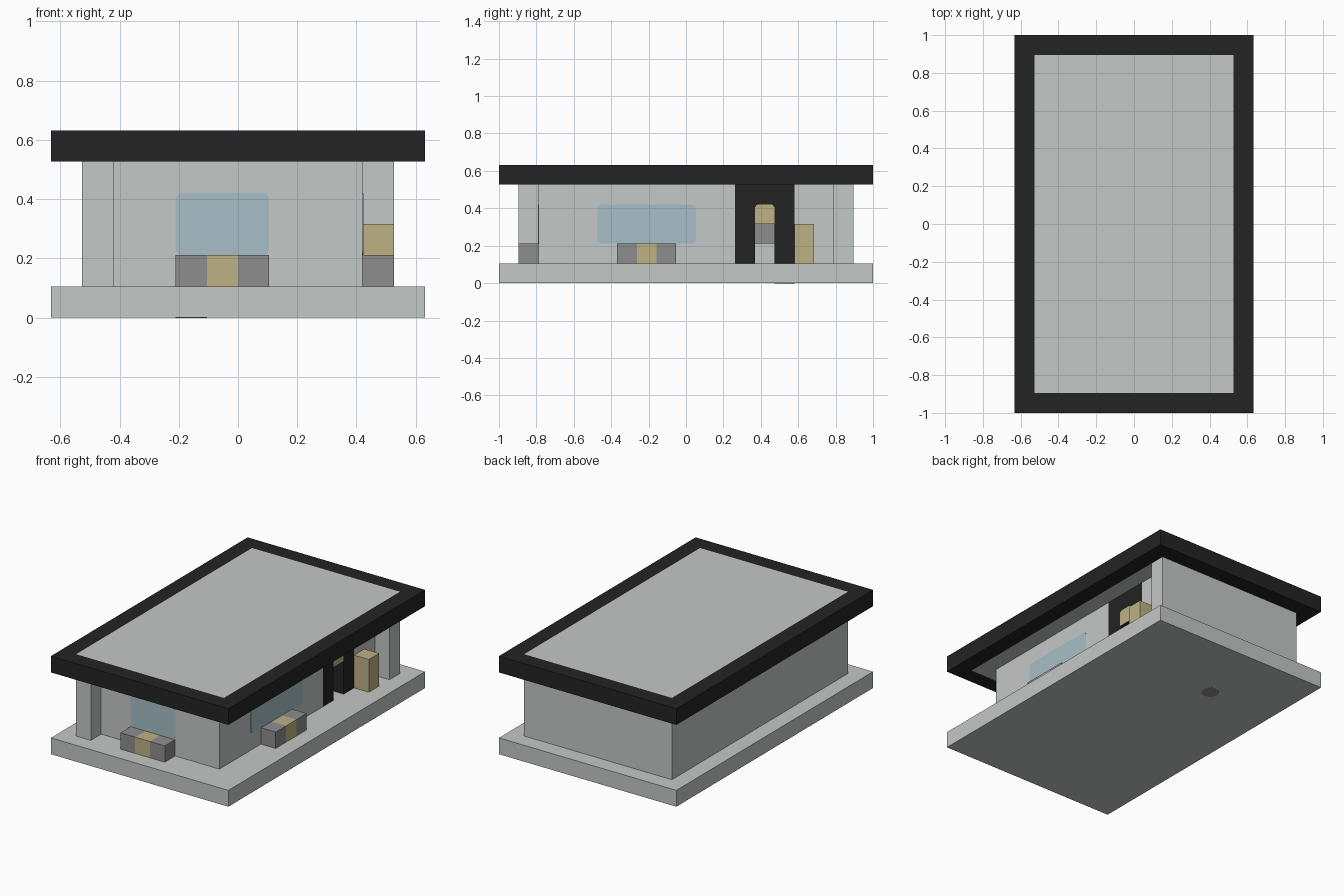
import bpy, bmesh, math

cube = bpy.data.objects.get("Cube")
if cube:
    bpy.data.objects.remove(cube, do_unlink=True)

U = 2 / 19           # one building module
CX, CY = 6, 9.5      # half footprint in modules


def material(name, rgb):
    m = bpy.data.materials.new(name)
    m.use_nodes = True
    m.diffuse_color = (*rgb, 1)
    m.node_tree.nodes["Principled BSDF"].inputs["Base Color"].default_value = (*rgb, 1)
    return m


LIGHT = material("light_grey", (0.55, 0.58, 0.57))
DARK = material("dark_grey", (0.27, 0.27, 0.27))
BLACK = material("black", (0.017, 0.017, 0.017))
TAN = material("tan", (0.52, 0.44, 0.235))
GLASS = material("pale_blue", (0.39, 0.52, 0.57))


def finish(name, bm, mat):
    bmesh.ops.recalc_face_normals(bm, faces=bm.faces)
    mesh = bpy.data.meshes.new(name)
    bm.to_mesh(mesh)
    bm.free()
    mesh.materials.append(mat)
    ob = bpy.data.objects.new(name, mesh)
    bpy.context.collection.objects.link(ob)
    return ob


def box(name, mat, x, y, z):
    """Box from (low, high) ranges given in modules."""
    bm = bmesh.new()
    bmesh.ops.create_cube(bm, size=1)
    for v in bm.verts:
        v.co = [U * (r[0] if c < 0 else r[1]) for c, r in zip(v.co, (x, y, z))]
    return finish(name, bm, mat)


def rounded_plate(name, mat, span, height, place, radius=0.22, lower=True):
    """Thin rounded panel; place maps (along, up, depth) to x, y, z in modules."""
    (a0, a1), (b0, b1) = span, height
    corners = [(a1, b1, 0), (a0, b1, 1), (a0, b0, 2), (a1, b0, 3)]
    outline = []
    for a, b, q in corners:
        if q > 1 and not lower:
            outline.append((a, b))
            continue
        ca = a - radius if a == a1 else a + radius
        cb = b - radius if b == b1 else b + radius
        for i in range(5):
            t = math.pi / 2 * (q + i / 4)
            outline.append((ca + radius * math.cos(t), cb + radius * math.sin(t)))
    bm = bmesh.new()
    loops = [[bm.verts.new([U * c for c in place(a, b, d)]) for a, b in outline] for d in (0, 0.03)]
    bm.faces.new(loops[0])
    bm.faces.new(loops[1])
    n = len(outline)
    for i in range(n):
        j = (i + 1) % n
        bm.faces.new((loops[0][i], loops[0][j], loops[1][j], loops[1][i]))
    return finish(name, bm, mat)


# Base slab with its round underside cap
box("base_slab", LIGHT, (-CX, CX), (-CY, CY), (0, 1))
bm = bmesh.new()
bmesh.ops.create_cone(bm, cap_ends=True, segments=16, radius1=U / 2, radius2=U / 2, depth=0.004)
bmesh.ops.translate(bm, verts=bm.verts, vec=(-1.5 * U, 5 * U, 0.001))
finish("underside_cap", bm, DARK)

# Outer walls: the left and back ones reach past the porch
box("left_wall", LIGHT, (-5, -4), (-8.5, 8.5), (1, 5))
box("back_wall", LIGHT, (-4, 5), (7.5, 8.5), (1, 5))
box("front_wall", LIGHT, (-4, 4), (-7.5, -6.5), (1, 5))
box("right_wall_front", LIGHT, (3, 4), (-6.5, 2.5), (1, 5))
box("right_wall_back", LIGHT, (3, 4), (5.5, 7.5), (1, 5))

# Doorway surround
for label, y in (("front", 2.5), ("back", 4.5)):
    box("door_jamb_" + label, BLACK, (3, 4), (y, y + 1), (1, 5))
box("door_lintel", BLACK, (3, 4), (3.5, 4.5), (4, 5))
box("transom_block", BLACK, (3, 3.97), (3.5, 4.5), (3, 4))
rounded_plate("transom_panel", TAN, (3.5, 4.5), (3, 4),
              lambda a, b, d: (3.96 + d, a, b), lower=False)

# Shelf on the far wall, facing the doorway
box("inner_shelf", DARK, (-4, -3), (3, 5), (2, 3))

# Windows
rounded_plate("front_window", GLASS, (-2, 1), (2, 4), lambda a, b, d: (a, -7.49 - d, b))
rounded_plate("right_window", GLASS, (-4.5, 0.5), (2, 4), lambda a, b, d: (3.99 + d, a, b))

# Window benches: dark, tan, dark
for i, mat in enumerate((DARK, TAN, DARK)):
    box(f"front_bench_{i}", mat, (i - 2, i - 1), (-8.5, -7.5), (1, 2))
    box(f"right_bench_{i}", mat, (4, 5), (i - 3.5, i - 2.5), (1, 2))
box("door_side_cabinet", TAN, (4, 5), (5.5, 6.5), (1, 3))

# Roof: black border around a light panel
for side, s in (("left", 1), ("right", -1)):
    box("roof_edge_" + side, BLACK, sorted((5 * s, CX * s)), (-CY, CY), (5, 6))
for side, s in (("back", 1), ("front", -1)):
    box("roof_edge_" + side, BLACK, (-5, 5), sorted((8.5 * s, CY * s)), (5, 6))
box("roof_panel", LIGHT, (-5, 5), (-8.5, 8.5), (5, 6))
